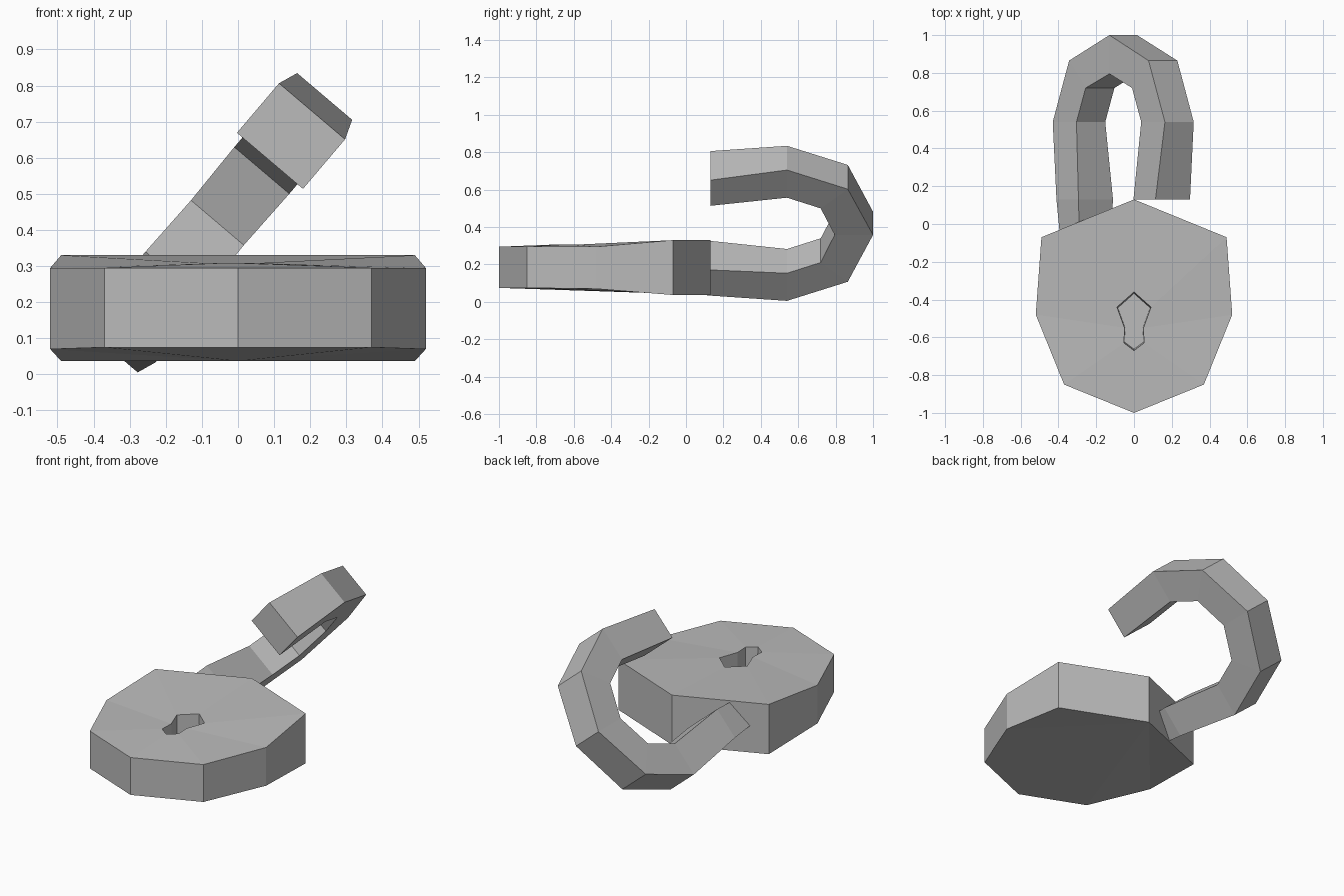
import bpy
import bmesh
from mathutils import Vector

old = bpy.data.objects.get("Cube")
if old:
    bpy.data.objects.remove(old, do_unlink=True)

GREY = (0.5, 0.5, 0.5, 1.0)
metal = bpy.data.materials.new("grey metal")
metal.use_nodes = True
metal.diffuse_color = GREY
bsdf = next(n for n in metal.node_tree.nodes if n.type == 'BSDF_PRINCIPLED')
bsdf.inputs["Base Color"].default_value = GREY


def finish(bm, name):
    bmesh.ops.recalc_face_normals(bm, faces=bm.faces[:])
    mesh = bpy.data.meshes.new(name)
    bm.to_mesh(mesh)
    bm.free()
    mesh.materials.append(metal)
    obj = bpy.data.objects.new(name, mesh)
    bpy.context.collection.objects.link(obj)
    return obj


def mirrored(half):
    """Close a half outline that starts and ends on x = 0."""
    return half + [(-p[0],) + tuple(p[1:]) for p in half[-2:0:-1]]


def ring(bm, points):
    return [bm.verts.new(p) for p in points]


def bridge(bm, a, b):
    n = len(a)
    for i in range(n):
        j = (i + 1) % n
        bm.faces.new((a[i], a[j], b[j], b[i]))


# Body: faceted shield outline (x, y, bottom z, top z), thicker at the shackle end
outline = mirrored([(0, 0.13, 0.037, 0.33), (0.49, -0.07, 0.037, 0.33),
                    (0.52, -0.48, 0.07, 0.295), (0.37, -0.85, 0.075, 0.295),
                    (0, -1, 0.075, 0.295)])
keyhole = mirrored([(0, -0.36), (0.09, -0.44), (0.05, -0.55),
                    (0.053, -0.63), (0, -0.67)])
bm = bmesh.new()
bottom = ring(bm, [(x, y, lo) for x, y, lo, hi in outline])
top = ring(bm, [(x, y, hi) for x, y, lo, hi in outline])
hole_rim = ring(bm, [(x, y, 0.308) for x, y in keyhole])
hole_floor = ring(bm, [(x * 0.95, y * 0.95 - 0.026, 0.2) for x, y in keyhole])
bridge(bm, bottom, top)
bridge(bm, top, hole_rim)
bridge(bm, hole_rim, hole_floor)
bm.faces.new(hole_floor)
for i in range(1, len(bottom) - 1):
    bm.faces.new((bottom[0], bottom[i], bottom[i + 1]))
finish(bm, "lock_body")

# Shackle: square bar bent into a U, swung open on a tilted plane
centre = Vector((-0.057, 0, 0.42))
across = Vector((0.647, 0, 0.762))
side = Vector((0.762, 0, -0.647))
# Each station: outer offset, outer y, inner offset, inner y, half width
half = [(0.405, 0.13, 0.225, 0.13, 0.12), (0.459, 0.54, 0.265, 0.54, 0.1),
        (0.325, 0.865, 0.19, 0.72, 0.1), (0, 1, 0, 0.795, 0.096)]
stations = half + [(-so, yo, -si, yi, h) for so, yo, si, yi, h in half[-2::-1]]
stations.append((-0.39, -0.05, -0.23, -0.05, 0.11))

bm = bmesh.new()
sections = []
for s_out, y_out, s_in, y_in, h in stations:
    corners = [(s_out, y_out, -h), (s_out, y_out, h),
               (s_in, y_in, h), (s_in, y_in, -h)]
    sections.append(ring(bm, [centre + across * s + side * w + Vector((0, y, 0))
                              for s, y, w in corners]))
for a, b in zip(sections, sections[1:]):
    bridge(bm, a, b)
bm.faces.new(sections[0])
bm.faces.new(sections[-1])
finish(bm, "shackle")
